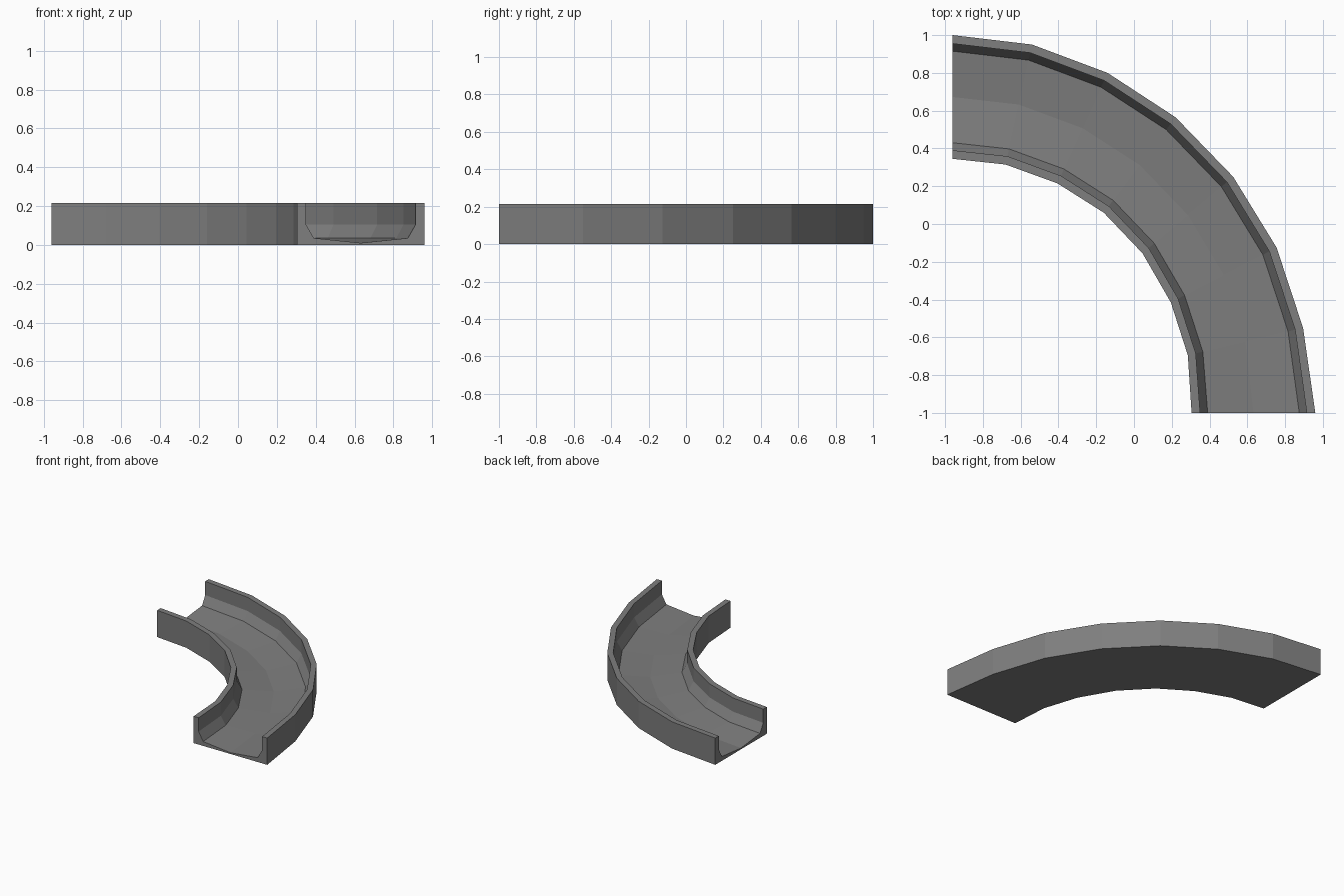
import bpy
import bmesh
from mathutils import Vector

cube = bpy.data.objects.get("Cube")
if cube:
    bpy.data.objects.remove(cube, do_unlink=True)

grey = bpy.data.materials.new("slide grey")
grey.use_nodes = True
colour = (0.21, 0.21, 0.21, 1)
grey.diffuse_color = colour
grey.node_tree.nodes["Principled BSDF"].inputs["Base Color"].default_value = colour

# Plan of the quarter bend: matching corners on the inner and outer walls
inner = [(-.96, .345), (-.68, .315), (-.405, .215), (-.16, .06),
         (.045, -.155), (.195, -.415), (.285, -.695), (.305, -1)]
outer = [(-.96, 1), (-.54, .95), (-.14, .80), (.22, .565),
         (.525, .25), (.755, -.125), (.895, -.55), (.96, -1)]

# Half of the trough section: fraction across the width, height
half = [(0, 0), (0, .105), (0, .215), (.069, .215), (.069, .105), (.13, .035)]
section = half + [(.5, .01)] + [(1 - t, z) for t, z in reversed(half)]

# Sweep the section round the bend
bm = bmesh.new()
rings = []
for a, b in zip(inner, outer):
    a, b = Vector(a), Vector(b)
    rings.append([bm.verts.new((*a.lerp(b, t), z)) for t, z in section])
n = len(section)
for r, s in zip(rings, rings[1:]):
    for i in range(n):
        j = (i + 1) % n
        bm.faces.new((r[i], r[j], s[j], s[i]))

# Close both ends
bm.faces.new(rings[0])
bm.faces.new(reversed(rings[-1]))
bmesh.ops.recalc_face_normals(bm, faces=bm.faces)

mesh = bpy.data.meshes.new("curved_trough")
bm.to_mesh(mesh)
bm.free()
mesh.materials.append(grey)
trough = bpy.data.objects.new("curved_trough", mesh)
bpy.context.collection.objects.link(trough)
